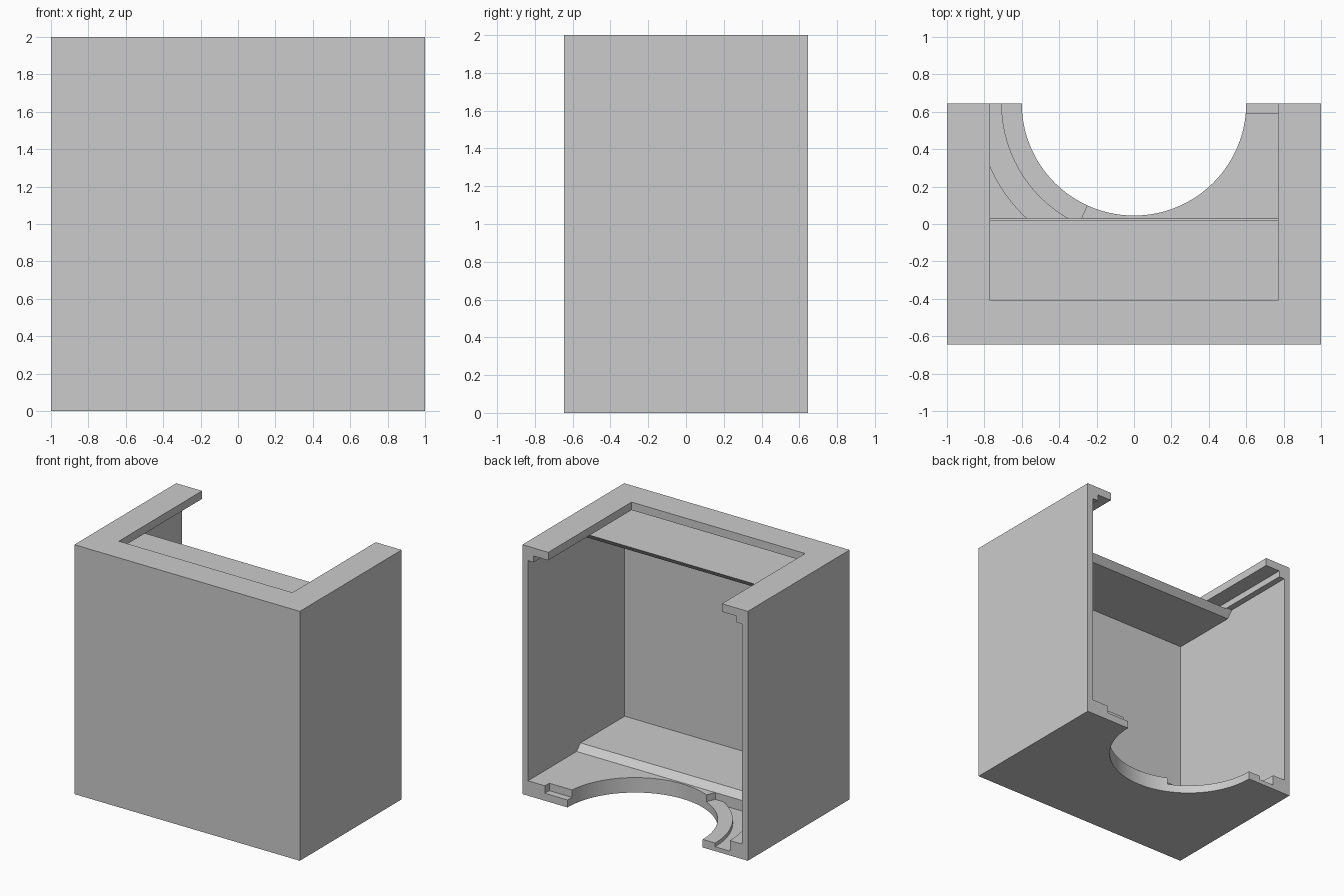
import bpy
import bmesh
from math import sin, cos, asin, radians
from mathutils import Vector

cube = bpy.data.objects.get("Cube")
if cube:
    bpy.data.objects.remove(cube, do_unlink=True)

grey = bpy.data.materials.new("light_grey")
grey.use_nodes = True
grey.diffuse_color = (0.6, 0.6, 0.6, 1)
grey.node_tree.nodes["Principled BSDF"].inputs["Base Color"].default_value = (0.6, 0.6, 0.6, 1)

BACK = 0.645         # y of the open back
PAST = BACK + 0.06   # cutters run past the back
RAMP = 0.03          # y where the floor ramp starts


def prism(name, points, depth):
    """Solid made by sweeping a closed outline along depth."""
    bm = bmesh.new()
    face = bm.faces.new([bm.verts.new(p) for p in points])
    swept = bmesh.ops.extrude_face_region(bm, geom=[face])["geom"]
    verts = [v for v in swept if isinstance(v, bmesh.types.BMVert)]
    bmesh.ops.translate(bm, verts=verts, vec=Vector(depth))
    bmesh.ops.recalc_face_normals(bm, faces=bm.faces)
    mesh = bpy.data.meshes.new(name)
    bm.to_mesh(mesh)
    bm.free()
    mesh.materials.append(grey)
    ob = bpy.data.objects.new(name, mesh)
    bpy.context.collection.objects.link(ob)
    return ob


def slab(name, outline, z0, z1):
    return prism(name, [(x, y, z0) for x, y in outline], (0, 0, z1 - z0))


def box(name, x0, x1, y0, y1, z0, z1):
    return slab(name, [(x0, y0), (x1, y0), (x1, y1), (x0, y1)], z0, z1)


def arc(radius, start, end, steps=32):
    """Arc about the middle of the back edge, angles measured from -x towards the front."""
    angles = [start + (end - start) * i / steps for i in range(steps + 1)]
    return [(-radius * cos(a), BACK - radius * sin(a)) for a in angles]


def ramp_angle(radius):
    return asin((BACK - RAMP) / radius)


# Outer block
housing = box("housing", -1, 1, -BACK, BACK, 0, 2)

# Main chamber: raised front floor and shelf, each with a sloped edge
chamber_profile = [(-0.58, 0.17), (-0.02, 0.17), (RAMP, 0.12), (PAST, 0.12),
                   (PAST, 1.885), (0.025, 1.885), (-0.025, 1.83), (-0.58, 1.83)]
chamber = prism("chamber_cutter", [(-0.95, y, z) for y, z in chamber_profile], (1.9, 0, 0))

# Sliding lid slot and the opening above it
slot = box("slot_cutter", -0.9, 0.9, -0.54, PAST, 1.88, 1.936)
opening = box("opening_cutter", -0.77, 0.77, -0.41, PAST, 1.91, 2.1)

# Round cut-out through the floor
hole = slab("hole_cutter", arc(0.6, 0, radians(360), 128)[:-1], -0.1, 0.15)

# Curved groove and inner ledge on one side of the floor
start = radians(-4)
groove = slab("groove_cutter",
              arc(0.84, start, ramp_angle(0.84)) + arc(0.71, ramp_angle(0.71), start),
              0.035, 0.15)
end = radians(65.4)
ledge = slab("ledge_cutter",
             arc(0.72, start, ramp_angle(0.72)) + [(-0.282, RAMP)] + arc(0.55, end, start),
             0.065, 0.15)

# Small notch on the other side
notch = box("notch_cutter", 0.5, 0.8, 0.59, PAST, 0.06, 0.15)

bpy.context.view_layer.objects.active = housing
for cutter in (chamber, slot, opening, hole, groove, ledge, notch):
    mod = housing.modifiers.new(cutter.name, "BOOLEAN")
    mod.operation = "DIFFERENCE"
    mod.solver = "EXACT"
    mod.object = cutter
    bpy.ops.object.modifier_apply(modifier=mod.name)
    bpy.data.objects.remove(cutter, do_unlink=True)

bpy.ops.object.select_all(action="DESELECT")
housing.select_set(True)
bpy.ops.object.shade_smooth_by_angle(angle=radians(25))
